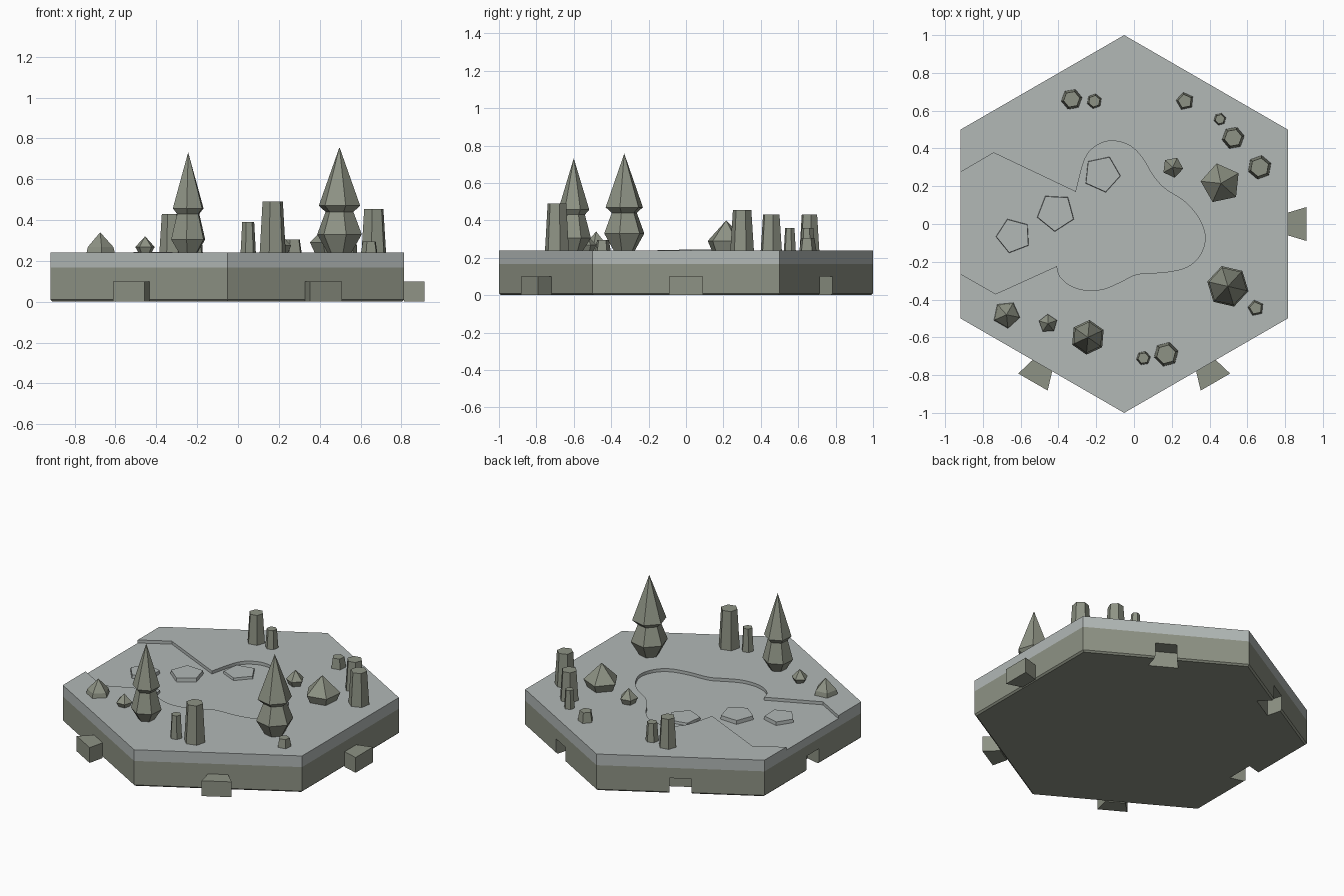
import bpy, bmesh, math
from mathutils import Vector

if "Cube" in bpy.data.objects:
    bpy.data.objects.remove(bpy.data.objects["Cube"])

CX, TOP, BAND, APO = -0.052, 0.24, 0.167, math.sqrt(0.75)


def material(name, rgb):
    m = bpy.data.materials.new(name)
    m.diffuse_color = (*rgb, 1)
    m.use_nodes = True
    m.node_tree.nodes["Principled BSDF"].inputs["Base Color"].default_value = m.diffuse_color
    return m


OLIVE = material("olive_grey", (0.270, 0.290, 0.232))
PALE = material("pale_blue_grey", (0.445, 0.480, 0.470))


def loft(name, rings, mat_index=0):
    """Skin a stack of equal-sized rings; a ring of one point is an apex."""
    bm = bmesh.new()
    rows = [[bm.verts.new(p) for p in ring] for ring in rings]
    for a, b in zip(rows, rows[1:]):
        n = len(a)
        for i in range(n):
            j = (i + 1) % n
            bm.faces.new((a[i], a[j], b[0]) if len(b) == 1 else (a[i], a[j], b[j], b[i]))
    bm.faces.new(rows[0][::-1])
    if len(rows[-1]) > 1:
        bm.faces.new(rows[-1])
    bmesh.ops.recalc_face_normals(bm, faces=bm.faces)
    for f in bm.faces:
        f.material_index = mat_index
    me = bpy.data.meshes.new(name)
    bm.to_mesh(me)
    bm.free()
    me.materials.append(OLIVE)
    me.materials.append(PALE)
    ob = bpy.data.objects.new(name, me)
    bpy.context.collection.objects.link(ob)
    return ob


def turned(name, x, y, sides, rot, profile, mat_index=0):
    """Faceted body of revolution from (radius, z) pairs."""
    rings = []
    for r, z in profile:
        if r == 0:
            rings.append([(x, y, z)])
            continue
        angles = [math.radians(rot) + math.tau * i / sides for i in range(sides)]
        rings.append([(x + r * math.cos(a), y + r * math.sin(a), z) for a in angles])
    return loft(name, rings, mat_index)


def prism(name, outline, z0, z1, mat_index=0):
    return loft(name, [[(x, y, z) for x, y in outline] for z in (z0, z1)], mat_index)


def dovetail(name, face_deg, out, z0, z1, root=0.0):
    """Dovetail block on a hexagon side, pointing outward (1) or inward (-1)."""
    a = math.radians(face_deg)
    n, t = Vector((math.cos(a), math.sin(a))), Vector((-math.sin(a), math.cos(a)))
    pts = [(-root, -0.06), (0.1, -0.09), (0.1, 0.09), (-root, 0.06)]
    outline = [Vector((CX, 0)) + n * (APO + out * d) + t * w for d, w in pts]
    return prism(name, outline, z0, z1)


def cut(target, cutter):
    mod = target.modifiers.new("cut", 'BOOLEAN')
    mod.operation, mod.solver, mod.object = 'DIFFERENCE', 'EXACT', cutter
    bpy.context.view_layer.objects.active = target
    bpy.ops.object.modifier_apply(modifier=mod.name)
    bpy.data.objects.remove(cutter)


def smooth_path(pts, steps=4):
    """Catmull-Rom curve through the points."""
    p = [Vector(q) for q in [pts[0]] + pts + [pts[-1]]]
    out = []
    for i in range(1, len(p) - 2):
        a, b, c, d = p[i - 1:i + 3]
        for s in range(steps):
            t = s / steps
            out.append(0.5 * (2 * b + (c - a) * t + (2 * a - 5 * b + 4 * c - d) * t ** 2
                              + (3 * b - a - 3 * c + d) * t ** 3))
    return out + [p[-1]]


# Hexagonal tile with a chamfered foot and a pale upper band
tile = turned("tile", CX, 0, 6, 30, [(0.988, 0), (1, 0.01), (1, BAND), (1, TOP)])
for f in tile.data.polygons:
    f.material_index = 1 if f.center.z > BAND else 0

# Pond and river bed sunk into the top, open at the left side
pond = smooth_path([(-0.308, 0.17), (-0.26, 0.345), (-0.2, 0.414), (-0.117, 0.44),
                    (-0.02, 0.414), (0.048, 0.345), (0.095, 0.265), (0.16, 0.19),
                    (0.27, 0.117), (0.345, 0.027), (0.377, -0.07), (0.35, -0.164),
                    (0.28, -0.228), (0.164, -0.255), (0.02, -0.265), (-0.074, -0.308),
                    (-0.164, -0.345), (-0.26, -0.35), (-0.34, -0.324), (-0.393, -0.276),
                    (-0.408, -0.223)])
river = [(-0.732, -0.37), (-1.0, -0.217), (-1.0, 0.226), (-0.743, 0.377)]
bed = prism("pond_cutter", [tuple(v) for v in pond] + river, TOP - 0.02, TOP + 0.1, 1)
cut(tile, bed)

# Dovetail slots on three sides, matching tabs on the others
for deg in (60, 120, 180):
    cut(tile, dovetail("slot_cutter", deg, -1, -0.05, 0.1, root=0.02))
for deg in (0, -60, -120):
    dovetail("connector_tab", deg, 1, 0.0, 0.1)

# Stepping stones in the water
for x, y, r, rot, top in [(-0.17, 0.265, 0.1, -78, 0.236), (-0.414, 0.062, 0.103, -93, 0.244),
                          (-0.637, -0.062, 0.095, -105, 0.242)]:
    turned("stepping_stone", x, y, 5, rot, [(r, 0.215), (r * 0.97, top)], 1)

# Two-tier trees
turned("large_tree", 0.497, -0.33, 6, -13,
       [(0.06, TOP), (0.112, 0.33), (0.07, 0.44), (0.104, 0.47), (0, 0.757)])
turned("small_tree", -0.244, -0.6, 6, 25,
       [(0.05, TOP), (0.092, 0.305), (0.06, 0.43), (0.083, 0.457), (0, 0.732)])

# Tapered trunks: x, y, base radius, top z, sides, rotation
for x, y, r, top, sides, rot in [
        (0.17, -0.69, 0.066, 0.49, 6, 15), (0.05, -0.71, 0.038, 0.39, 6, 10),
        (0.645, -0.445, 0.043, 0.295, 5, 30), (0.665, 0.3, 0.064, 0.455, 6, 20),
        (0.525, 0.456, 0.06, 0.43, 6, 10), (0.455, 0.555, 0.033, 0.36, 6, 15),
        (0.27, 0.65, 0.048, 0.305, 5, 30), (-0.33, 0.66, 0.056, 0.43, 6, 10),
        (-0.21, 0.65, 0.04, 0.36, 6, 20)]:
    turned("trunk", x, y, sides, rot, [(r, TOP), (r * 0.78, top)])

# Pointed bushes: x, y, base radius, shoulder radius, shoulder z, top z, rotation
for x, y, r0, r1, zs, top, rot in [
        (0.46, 0.215, 0.085, 0.108, 0.29, 0.4, 30), (-0.675, -0.48, 0.073, 0.066, 0.268, 0.34, 60),
        (-0.455, -0.527, 0.034, 0.05, 0.268, 0.32, 20), (0.205, 0.3, 0.04, 0.056, 0.275, 0.335, 65)]:
    turned("bush", x, y, 5, rot, [(r0, TOP), (r1, zs), (0, top)])
